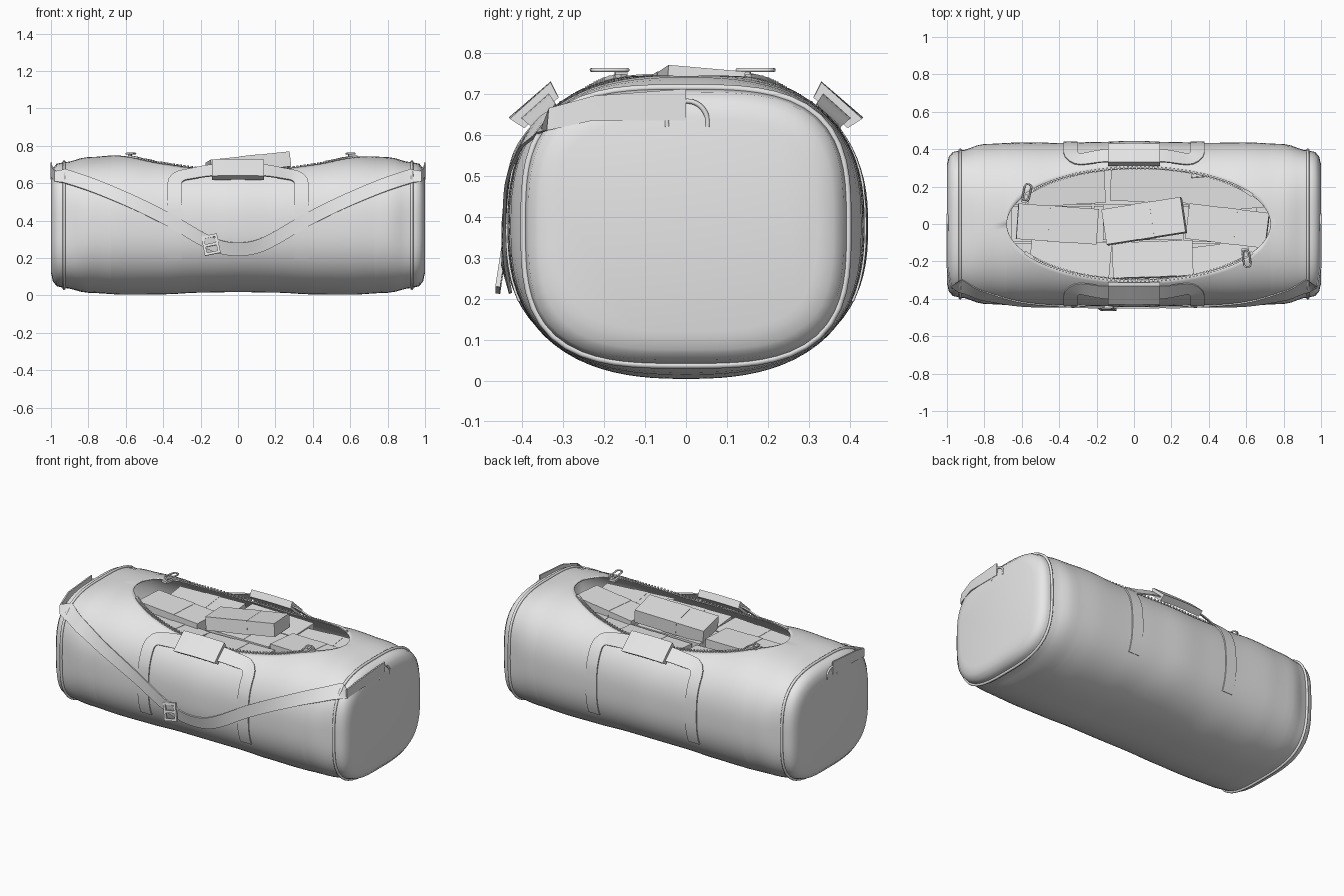
import bpy, bmesh, math
from mathutils import Vector, Matrix, Euler

if "Cube" in bpy.data.objects:
    bpy.data.objects.remove(bpy.data.objects["Cube"])

grey = bpy.data.materials.new("plain grey")
grey.diffuse_color = (0.8, 0.8, 0.8, 1)
grey.use_nodes = True
grey.node_tree.nodes["Principled BSDF"].inputs["Base Color"].default_value = grey.diffuse_color

# Bag profile along its length: |x|, half width, bottom, top, squareness
KEYS = [(0, .445, .018, .735, 2.5), (.2, .438, .015, .735, 2.5), (.4, .434, .006, .742, 2.5),
        (.6, .436, .004, .753, 2.5), (.8, .428, .014, .74, 2.6), (.93, .393, .04, .712, 3.2),
        (.97, .385, .05, .704, 3.2), (.99, .36, .075, .68, 3.2), (1.0, .32, .12, .64, 3.2)]


def section(x):
    x = min(abs(x), 1.0)
    for p, q in zip(KEYS, KEYS[1:]):
        if x <= q[0]:
            t = (x - p[0]) / (q[0] - p[0])
            t = t * t * (3 - 2 * t)
            a, zb, zt, n = [u + (v - u) * t for u, v in zip(p[1:], q[1:])]
            return a, (zt - zb) / 2, (zt + zb) / 2, n


def surf(x, th, off=0.0):
    """Point on the bag; th is measured from the top, positive to the back."""
    a, h, c, n = section(x)
    s, k = math.sin(th), math.cos(th)
    r = (abs(s / a) ** n + abs(k / h) ** n) ** (-1 / n)
    y, z = r * s, r * k
    nrm = Vector((0, math.copysign(abs(y / a) ** (n - 1) / a, y),
                  math.copysign(abs(z / h) ** (n - 1) / h, z))).normalized()
    return Vector((x, y, z + c)) + nrm * off


def angle_at_y(x, y):
    a, h, c, n = section(x)
    return math.atan2(y, h * (1 - (y / a) ** n) ** (1 / n))


def angle_at_z(x, z):
    a, h, c, n = section(x)
    return math.atan2(a * max(1 - abs((z - c) / h) ** n, 0) ** (1 / n), z - c)


def finish(name, bm, angle=40, thick=0):
    me = bpy.data.meshes.new(name)
    bmesh.ops.recalc_face_normals(bm, faces=bm.faces)
    bm.to_mesh(me)
    bm.free()
    me.materials.append(grey)
    me.polygons.foreach_set("use_smooth", [True] * len(me.polygons))
    me.set_sharp_from_angle(angle=math.radians(angle))
    ob = bpy.data.objects.new(name, me)
    bpy.context.collection.objects.link(ob)
    if thick:
        m = ob.modifiers.new("thickness", 'SOLIDIFY')
        m.thickness, m.offset = thick, -1
    return ob


def add_box(bm, size, matrix):
    bmesh.ops.create_cube(bm, size=1, matrix=matrix @ Matrix.Diagonal((*size, 1)))


def ribbon(name, outer, inner):
    """Closed strip from rows of (edge a, edge b) on its outer and inner side."""
    bm = bmesh.new()
    rows = [[bm.verts.new(p) for p in (o[0], o[1], i[1], i[0])] for o, i in zip(outer, inner)]
    for p, q in zip(rows, rows[1:]):
        for k in range(4):
            bm.faces.new((p[k], p[(k + 1) % 4], q[(k + 1) % 4], q[k]))
    bm.faces.new(rows[0])
    bm.faces.new(rows[-1])
    return finish(name, bm)


def edges(path, width):
    """Both side lines of a flat path."""
    out = []
    for i, p in enumerate(path):
        d = Vector(path[min(i + 1, len(path) - 1)]) - Vector(path[max(i - 1, 0)])
        nrm = Vector((-d.y, d.x)).normalized() * width / 2
        out.append((Vector(p) + nrm, Vector(p) - nrm))
    return out


def tube(name, pts, radius, cyclic=True):
    cu = bpy.data.curves.new(name, 'CURVE')
    cu.dimensions, cu.bevel_depth, cu.bevel_resolution = '3D', radius, 2
    sp = cu.splines.new('POLY')
    sp.points.add(len(pts) - 1)
    for q, p in zip(sp.points, pts):
        q.co = (*p, 1)
    sp.use_cyclic_u = cyclic
    sp.use_smooth = True
    cu.use_fill_caps = True
    cu.materials.append(grey)
    ob = bpy.data.objects.new(name, cu)
    bpy.context.collection.objects.link(ob)
    return ob


# Bag body, open along an oval on top
OC, OR, OW = .025, .705, .30


def open_y(x):
    return OW * math.sqrt(max(0, 1 - ((x - OC) / OR) ** 2))


xs = [OC - OR * math.cos(math.pi * i / 48) for i in range(49)]
xs += [s * v for s in (-1, 1) for v in (.76, .8, .84, .87, .9, .93, .95, .97, .982, .99, .996, 1.0)]
xs = sorted(xs)
bm = bmesh.new()
rows, M = [], 72
for x in xs:
    t0 = angle_at_y(x, open_y(x)) if open_y(x) > 1e-4 else 0
    rows.append([bm.verts.new(surf(x, t0 + (2 * math.pi - 2 * t0) * j / M)) for j in range(M + 1)])
for p, q in zip(rows, rows[1:]):
    for j in range(M):
        bm.faces.new((p[j], p[j + 1], q[j + 1], q[j]))
for r in (rows[0], rows[-1]):
    bm.faces.new(r[:-1])
bmesh.ops.remove_doubles(bm, verts=bm.verts, dist=1e-5)
finish("bag_body", bm, 60, .006)

# Piping around both ends
for s in (-1, 1):
    tube("end_piping", [surf(s * .93, 2 * math.pi * j / 64, .003) for j in range(64)], .008)

# Zip teeth on both rims
bm = bmesh.new()
for s in (-1, 1):
    for i in range(84):
        x = OC - (OR - .1) * math.cos(math.pi * (i + .5) / 84)
        d = Vector((.01, s * (open_y(x + .01) - open_y(x)), 0))
        p = surf(x, s * angle_at_y(x, open_y(x)), .003)
        add_box(bm, (.009, .018, .009), Matrix.Translation(p) @ Matrix.Rotation(math.atan2(d.y, d.x), 4, 'Z'))
finish("zip_teeth", bm)

# Zip sliders with wire pulls
for x, s, turn in ((-.575, 1, -.2), (.6, -1, .15)):
    y = open_y(x)
    base = Matrix.Translation((x, s * y, .745)) @ Matrix.Rotation(turn, 4, 'Z')
    bm = bmesh.new()
    add_box(bm, (.04, .05, .014), base @ Matrix.Translation((0, -s * .02, -.008)))
    add_box(bm, (.016, .03, .016), base @ Matrix.Translation((0, -s * .015, .004)))
    finish("zip_slider", bm)
    loop = [(u, v) for u, v in ((-.012, 0), (.012, 0), (.018, .01), (.018, .075), (.01, .086), (-.01, .086),
                                (-.018, .075), (-.018, .01))]
    tube("zip_pull", [base @ Vector((u, s * (v - .03), .013)) for u, v in loop], .005)

# Carry handles: two webbing legs joined by a raised arch, with a grip wrap
R, TOP = .42, .91 * .42
half = [(-.34, 1.99 * R - i * (1.99 * R - TOP - .06) / 14) for i in range(15)]
half += [(-.28 - .06 * math.cos(a), TOP + .06 - .06 * math.sin(a)) for a in (.4, .8, 1.2, math.pi / 2)]
half += [(-.28 + .04 * i, TOP) for i in range(1, 7)]
path = half + [(0, TOP)] + [(-x, v) for x, v in reversed(half)]


def lift(p):
    if p[1] > TOP + .2:
        return .006
    t = max(0, min(1, (.33 - abs(p[0])) / .2))
    return .008 + .036 * t * t * (3 - 2 * t)


for name, s in (("front", -1), ("back", 1)):
    def wrap(pth, width, offs):
        return [tuple(surf(e.x, s * e.y / R, o) for e in pair) for pair, o in zip(edges(pth, width), offs)]
    offs = [lift(p) for p in path]
    ribbon(name + "_handle", wrap(path, .075, offs), wrap(path, .075, [o - .008 for o in offs]))
    grip = [(-.14 + .04 * i, TOP) for i in range(8)]
    ribbon(name + "_grip", wrap(grip, .105, [.064] * 8), wrap(grip, .1, [.022] * 8))

# Shoulder strap hanging over the front and running onto both ends
side = [(.1, .263), (.2, .307), (.3, .365), (.4, .42), (.55, .492), (.7, .555), (.8, .592), (.88, .618), (.93, .632)]
keys = [(-x, z) for x, z in reversed(side)] + [(0, .25)] + side
line = []
for i in range(len(keys) - 1):
    p0, p1, p2, p3 = [Vector(keys[max(0, min(len(keys) - 1, i + k))]) for k in (-1, 0, 1, 2)]
    for t in (0, .25, .5, .75):
        line.append(p1 + (p2 - p0) * t / 2 + (2 * p0 - 5 * p1 + 4 * p2 - p3) * t * t / 2
                    + (3 * p1 - p0 - 3 * p2 + p3) * t ** 3 / 2)
line.append(Vector(keys[-1]))


def strap(off, xin):
    mid = [tuple(surf(e.x, -angle_at_z(e.x, e.y), off) for e in pair) for pair in edges(line, .068)]
    end = [[(Vector((s * (.978 - xin), -.335, .665)), Vector((s * (.978 - xin), -.34, .61))),
            (Vector((s * (.999 - xin), -.225, .695)), Vector((s * (1.0 - xin), -.225, .635))),
            (Vector((s * (1.0 - xin), 0, .712)), Vector((s * (1.0 - xin), 0, .635)))] for s in (-1, 1)]
    return end[0][::-1] + mid + end[1]


ribbon("shoulder_strap", strap(.013, -.003), strap(.005, .005))

# Strap rings on the ends
for s in (-1, 1):
    tube("strap_ring", [(s * .997, .003 + .05 * math.cos(a), .63 + .052 * math.sin(a))
                        for a in [-.2 + (math.pi + .4) * i / 16 for i in range(17)]], .006, False)

# Strap buckle: a frame with three bars
bm = bmesh.new()
c = surf(-.145, -angle_at_z(-.145, .275), .02)
base = Matrix.Translation(c) @ Euler((-.15, -.2, 0)).to_matrix().to_4x4()
for dx in (-.036, .036):
    add_box(bm, (.014, .012, .105), base @ Matrix.Translation((dx, 0, 0)))
for dz in (-.046, 0, .046):
    add_box(bm, (.075, .012, .014), base @ Matrix.Translation((0, 0, dz)))
finish("strap_buckle", bm)

# Bundles packed in the bag, each with a paper band
BUNDLES = [(-.41, .0, .635, 0, 2, -4), (-.37, .2, .60, 4, 0, 3), (.09, .215, .605, 4, 0, -2),
           (.5, .17, .595, 3, 0, 5), (.055, .015, .70, -5, -6, 9), (.5, -.01, .63, 0, -3, -7),
           (.1, -.19, .60, -4, 0, 2), (-.34, -.18, .60, -3, 0, -5), (.5, -.2, .59, -3, 0, 7)]
BUNDLES += [(x, y, .51, 0, 0, 0) for x in (-.44, 0, .44) for y in (-.2, 0, .2)] + [(.05, .01, .60, 0, 0, 0)]
for x, y, z, rx, ry, rz in BUNDLES:
    m = Matrix.Translation((x, y, z)) @ Euler([math.radians(v) for v in (rx, ry, rz)]).to_matrix().to_4x4()
    bm = bmesh.new()
    add_box(bm, (.43, .19, .08), m)
    add_box(bm, (.09, .193, .083), m)
    finish("bundle", bm)
